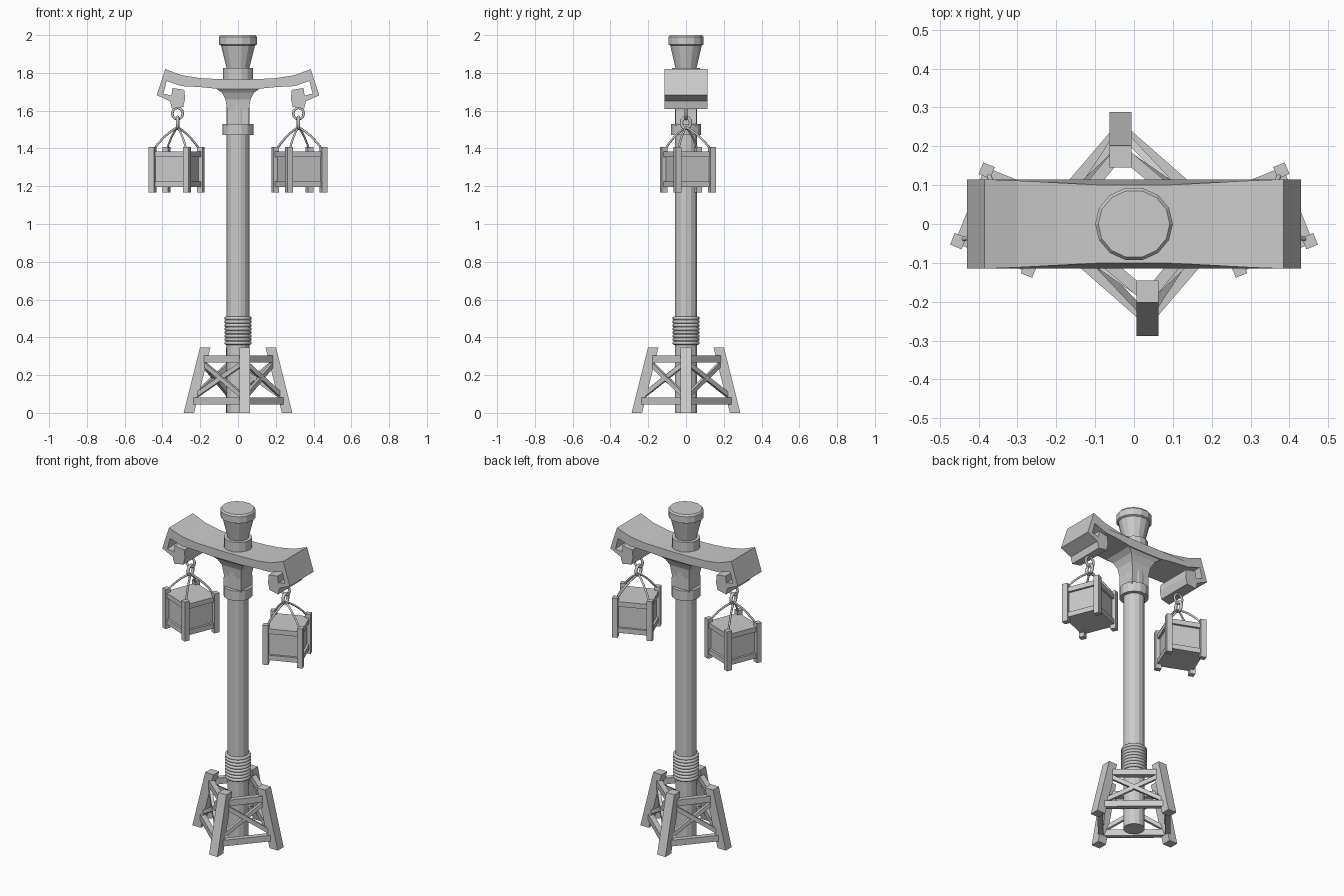
import bpy, bmesh, math
from mathutils import Vector, Matrix

if "Cube" in bpy.data.objects:
    bpy.data.objects.remove(bpy.data.objects["Cube"])


def finish(name, bm, smooth=False):
    bmesh.ops.recalc_face_normals(bm, faces=bm.faces)
    me = bpy.data.meshes.new(name)
    bm.to_mesh(me)
    bm.free()
    ob = bpy.data.objects.new(name, me)
    bpy.context.collection.objects.link(ob)
    if smooth:
        for p in me.polygons:
            p.use_smooth = True
    return ob


def loft(name, loops):
    """Skin a list of equal-length vertex loops and cap both ends."""
    bm = bmesh.new()
    rows = [[bm.verts.new(p) for p in lp] for lp in loops]
    n = len(rows[0])
    for a, b in zip(rows, rows[1:]):
        for i in range(n):
            bm.faces.new((a[i], a[(i + 1) % n], b[(i + 1) % n], b[i]))
    bm.faces.new(rows[0])
    bm.faces.new(rows[-1])
    return finish(name, bm)


def ring(r, z, n=14, ys=1.0):
    return [(r * math.cos(2 * math.pi * i / n), ys * r * math.sin(2 * math.pi * i / n), z) for i in range(n)]


def rect(cx, cy, hx, hy, z):
    return [(cx - hx, cy - hy, z), (cx + hx, cy - hy, z), (cx + hx, cy + hy, z), (cx - hx, cy + hy, z)]


def strut(name, p, q, w, h):
    """Square timber running from p to q."""
    p, q = Vector(p), Vector(q)
    d = (q - p).normalized()
    side = d.cross(Vector((0, 0, 1))).normalized() * w / 2
    up = side.cross(d).normalized() * h / 2
    return loft(name, [[c - side - up, c + side - up, c + side + up, c - side + up] for c in (p, q)])


def tube(name, pts, r, cyclic=False, res=2):
    cu = bpy.data.curves.new(name, 'CURVE')
    cu.dimensions = '3D'
    cu.bevel_depth = r
    cu.bevel_resolution = res
    cu.resolution_u = 4
    sp = cu.splines.new('POLY')
    sp.points.add(len(pts) - 1)
    for pt, co in zip(sp.points, pts):
        pt.co = (*co, 1)
    sp.use_cyclic_u = cyclic
    cu.use_fill_caps = True
    ob = bpy.data.objects.new(name, cu)
    bpy.context.collection.objects.link(ob)
    return ob


# Post, collar and top cap
loft("post", [ring(0.06, 0.0), ring(0.06, 1.66)])
loft("collar", [ring(0.081, 1.47), ring(0.081, 1.53)])
loft("cap", [ring(r, z, 14, 0.95) for r, z in
             ((0.08, 1.74), (0.08, 1.825), (0.06, 1.825), (0.09, 1.945),
              (0.1, 1.95), (0.1, 1.99), (0.092, 2.0))])

# Rope wrapped around the post
for i in range(8):
    z = 0.37 + i * 0.0187
    tube("rope_coil", ring(0.063, z, 20), 0.0095, True)

# Flared bracket below the crossbeam
loft("bracket", [rect(0, 0, hx, hy, z) for hx, hy, z in
                 ((0.06, 0.055, 1.52), (0.057, 0.055, 1.6), (0.066, 0.062, 1.66),
                  (0.085, 0.078, 1.695), (0.12, 0.098, 1.72), (0.12, 0.098, 1.74))])

# Crossbeam with hooked ends: half profile mirrored over x = 0
half = [(0, 1.765), (0.1, 1.767), (0.2, 1.772), (0.3, 1.788), (0.385, 1.82), (0.43, 1.682),
        (0.36, 1.65), (0.35, 1.61), (0.29, 1.62), (0.28, 1.665), (0.285, 1.71), (0.347, 1.72),
        (0.352, 1.68), (0.395, 1.69), (0.378, 1.757), (0.3, 1.73), (0.2, 1.725), (0.1, 1.715), (0, 1.715)]
left = [(-x, z) for x, z in reversed(half[1:-1])]
profile = half + left


def beam_y(x):
    return 0.1 + 0.015 * min(1, max(0, abs(x) - 0.08) / 0.28)


loft("crossbeam", [[(x, s * beam_y(x), z) for x, z in profile] for s in (-1, 1)])


# Base frame: four leaning legs, rails and cross braces
def leg_at(i, z):
    r = 0.26 - 0.25 * z
    return ((0.035, -r), (r, 0.0), (-0.035, r), (-r, 0.0))[i % 4] + (z,)


for i in range(4):
    loft("base_leg", [rect(*leg_at(i, z)[:2], 0.028, 0.028, z) for z in (0, 0.345)])
    for z in (0.062, 0.285):
        strut("base_rail", leg_at(i, z), leg_at(i + 1, z), 0.03, 0.037)
    for za, zb in ((0.08, 0.27), (0.27, 0.08)):
        strut("base_brace", leg_at(i, za), leg_at(i + 1, zb), 0.018, 0.024)

# Hanging crates with chain links and straps
for s in (-1, 1):
    cx, cy = s * 0.325, 0.01
    M = Matrix.Translation((cx, cy, 0)) @ Matrix.Rotation(s * math.radians(22), 4, 'Z')
    hook_x = s * 0.32
    parts = [loft("crate_box", [rect(0, 0, 0.092, 0.092, z) for z in (1.195, 1.385)])]
    corners = [(0.098, -0.098), (0.098, 0.098), (-0.098, 0.098), (-0.098, -0.098)]
    for i, (x, y) in enumerate(corners):
        nx, ny = corners[(i + 1) % 4]
        parts.append(loft("crate_post", [rect(x, y, 0.016, 0.016, z) for z in (1.168, 1.408)]))
        for z in (1.21, 1.37):
            parts.append(strut("crate_rail", (x, y, z), (nx, ny, z), 0.014, 0.03))
        a = M @ Vector((x * 0.95, y * 0.95, 1.395))
        top = Vector((hook_x, 0, 1.512))
        # arched strap as a quadratic bend
        mid = a.lerp(top, 0.5) + Vector((0, 0, 0.028))
        pts = [a * (1 - t) ** 2 + mid * 2 * t * (1 - t) + top * t * t for t in (0, .2, .4, .6, .8, 1)]
        tube("crate_strap", pts, 0.006, res=1)
    for ob in parts:
        ob.data.transform(M)
    circle = [(math.cos(math.pi * k / 6), math.sin(math.pi * k / 6)) for k in range(12)]
    tube("hook_ring", [(hook_x + 0.028 * c, 0, 1.585 + 0.03 * d) for c, d in circle], 0.007, True)
    tube("chain_link", [(hook_x, 0.024 * c, 1.535 + 0.03 * d) for c, d in circle], 0.009, True)
